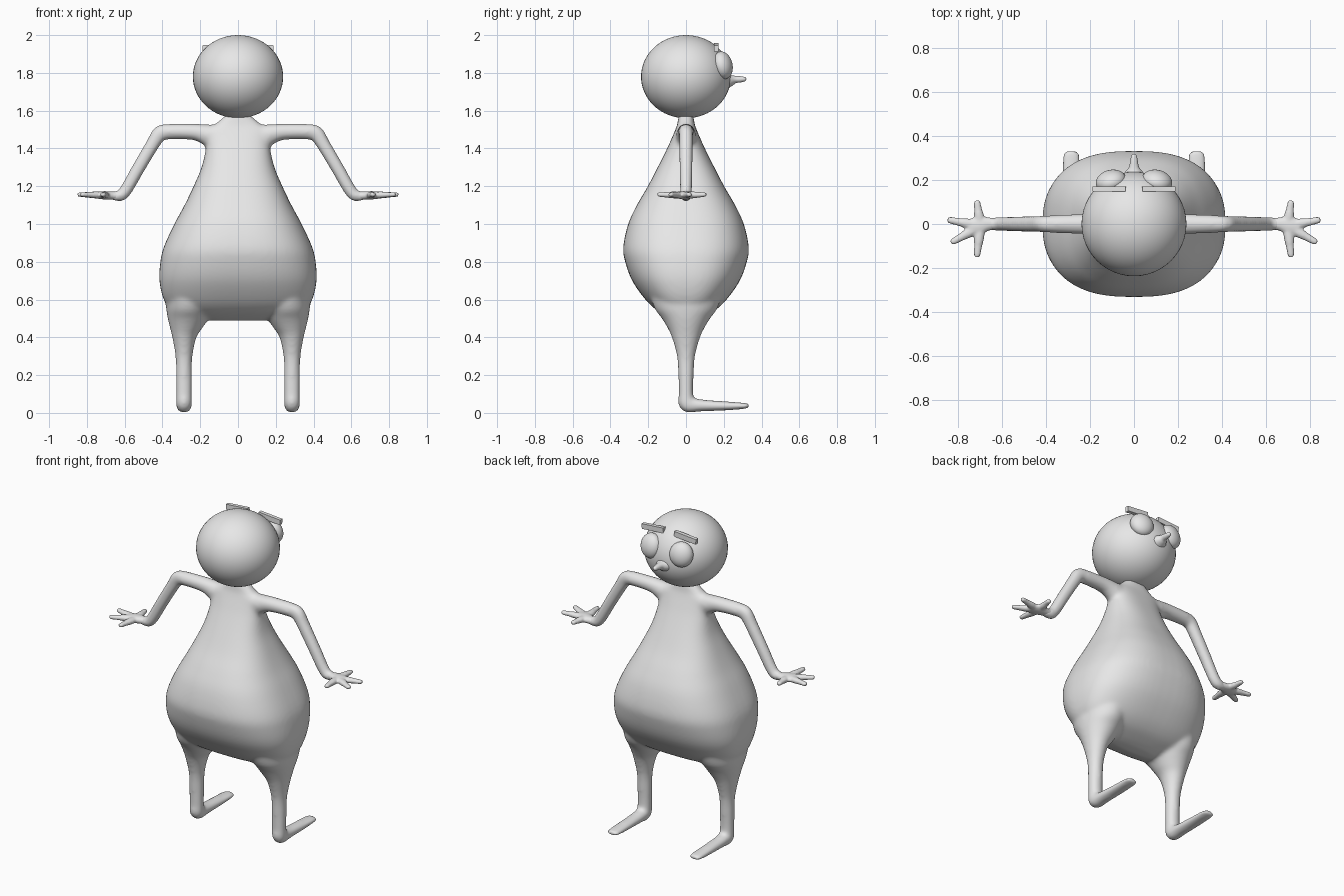
import bpy
import bmesh
from math import cos, sin, pi, copysign
from mathutils import Vector, Matrix

X, Y, Z = Vector((1, 0, 0)), Vector((0, 1, 0)), Vector((0, 0, 1))

if "Cube" in bpy.data.objects:
    bpy.data.objects.remove(bpy.data.objects["Cube"], do_unlink=True)

grey = bpy.data.materials.new("plain grey")
grey.use_nodes = True
grey.diffuse_color = (0.8, 0.8, 0.8, 1)
grey.node_tree.nodes["Principled BSDF"].inputs["Base Color"].default_value = (0.8, 0.8, 0.8, 1)


def refine(stations, steps=4):
    """Smooth a list of (x, y, z, across radius, depth radius) stations."""
    pts = [Vector(s) for s in stations]
    out = []
    for i in range(len(pts) - 1):
        p0, p1 = pts[max(i - 1, 0)], pts[i]
        p2, p3 = pts[i + 1], pts[min(i + 2, len(pts) - 1)]
        for k in range(steps):
            t = k / steps
            out.append(p1 + 0.5 * t * ((p2 - p0) + t * (2 * p0 - 5 * p1 + 4 * p2 - p3
                                       + t * (3 * (p1 - p2) + p3 - p0))))
    return out + [pts[-1]]


def loft(bm, stations, across, power=2.0, sides=32):
    """Closed tube through the stations with superellipse sections."""
    path = refine(stations)
    centres = [Vector(p[:3]) for p in path]
    rings = []
    for i, p in enumerate(path):
        tangent = centres[min(i + 1, len(path) - 1)] - centres[max(i - 1, 0)]
        depth = tangent.cross(across).normalized()
        ring = []
        for k in range(sides):
            a = 2 * pi * k / sides
            u = copysign(abs(cos(a)) ** (2 / power), cos(a))
            v = copysign(abs(sin(a)) ** (2 / power), sin(a))
            ring.append(bm.verts.new(centres[i] + across * (u * p[3]) + depth * (v * p[4])))
        rings.append(ring)
    for low, high in zip(rings, rings[1:]):
        for k in range(sides):
            n = (k + 1) % sides
            bm.faces.new((low[k], low[n], high[n], high[k]))
    bm.faces.new(rings[0][::-1])
    bm.faces.new(rings[-1])


def finish(bm, name, smooth=True):
    bmesh.ops.recalc_face_normals(bm, faces=bm.faces)
    mesh = bpy.data.meshes.new(name)
    bm.to_mesh(mesh)
    bm.free()
    mesh.materials.append(grey)
    for poly in mesh.polygons:
        poly.use_smooth = smooth
    obj = bpy.data.objects.new(name, mesh)
    bpy.context.collection.objects.link(obj)
    return obj


def fuse(obj, voxel, rounds):
    """Weld overlapping tubes into one soft skin."""
    remesh = obj.modifiers.new("weld", 'REMESH')
    remesh.mode = 'VOXEL'
    remesh.voxel_size = voxel
    remesh.use_smooth_shade = True
    soften = obj.modifiers.new("soften", 'SMOOTH')
    soften.factor = 0.5
    soften.iterations = rounds


def ellipsoid(name, centre, radii, tilt=0.0, turn=0.0):
    bm = bmesh.new()
    bmesh.ops.create_uvsphere(bm, u_segments=48, v_segments=32, radius=1)
    matrix = (Matrix.Translation(centre) @ Matrix.Rotation(turn, 4, 'Z')
              @ Matrix.Rotation(tilt, 4, 'X') @ Matrix.Diagonal((*radii, 1)))
    bmesh.ops.transform(bm, matrix=matrix, verts=bm.verts)
    return finish(bm, name)


# Pear-shaped torso: height, half width, half depth
torso = [(0.488, 0.13, 0.03), (0.505, 0.24, 0.08), (0.54, 0.345, 0.15), (0.6, 0.393, 0.215),
         (0.7, 0.416, 0.285), (0.8, 0.411, 0.322), (0.88, 0.392, 0.332), (1.0, 0.337, 0.306),
         (1.1, 0.283, 0.26), (1.2, 0.235, 0.202), (1.3, 0.193, 0.15), (1.4, 0.17, 0.1),
         (1.46, 0.168, 0.073), (1.5, 0.17, 0.056), (1.53, 0.12, 0.046), (1.58, 0.06, 0.038)]
body = bmesh.new()
loft(body, [(0, 0, z, w, d) for z, w, d in torso], X, power=2.6, sides=64)

for s in (1, -1):
    # Leg tapering to the ankle, then bending into the long foot
    leg = [(0.25, 0, 0.62, 0.135, 0.19), (0.26, 0, 0.55, 0.12, 0.165),
           (0.264, 0, 0.5, 0.108, 0.128), (0.274, 0, 0.45, 0.086, 0.098),
           (0.284, 0, 0.4, 0.064, 0.075), (0.286, 0, 0.3, 0.045, 0.048),
           (0.286, 0, 0.2, 0.043, 0.041), (0.286, 0, 0.1, 0.042, 0.039),
           (0.286, 0.008, 0.048, 0.042, 0.046), (0.286, 0.07, 0.04, 0.041, 0.033),
           (0.286, 0.2, 0.037, 0.041, 0.025), (0.286, 0.3, 0.037, 0.042, 0.017),
           (0.286, 0.334, 0.038, 0.03, 0.012)]
    loft(body, [(s * p[0], *p[1:]) for p in leg], X)
    # Arm flaring out of the shoulder and bent at the elbow
    arm = [(0.13, 0, 1.46, 0.055, 0.07), (0.18, 0, 1.477, 0.05, 0.053),
           (0.24, 0, 1.488, 0.046, 0.043), (0.36, 0, 1.489, 0.041, 0.041),
           (0.412, 0, 1.48, 0.038, 0.042), (0.45, 0, 1.425, 0.037, 0.037),
           (0.53, 0, 1.29, 0.035, 0.035), (0.59, 0, 1.185, 0.032, 0.034),
           (0.622, 0, 1.15, 0.031, 0.031), (0.67, 0, 1.15, 0.029, 0.022)]
    loft(body, [(s * p[0], *p[1:]) for p in arm], Y)
fuse(finish(body, "body"), 0.01, 12)

for s, side in ((1, "left"), (-1, "right")):
    # Hand: flat palm with four splayed fingers
    hand = bmesh.new()
    palm = [(0.61, 0, 1.15, 0.024, 0.022), (0.66, 0, 1.15, 0.03, 0.022),
            (0.71, -0.01, 1.152, 0.046, 0.022), (0.755, -0.015, 1.153, 0.034, 0.017)]
    loft(hand, [(s * p[0], *p[1:]) for p in palm], Y)
    for tip_x, tip_y in ((0.716, 0.108), (0.85, 0.02), (0.834, -0.086), (0.716, -0.152)):
        root, tip = Vector((0.7, -0.01)), Vector((tip_x, tip_y))
        finger = []
        for t, wide, thick in ((0, 0.024, 0.018), (0.4, 0.023, 0.018), (0.65, 0.018, 0.015),
                               (0.92, 0.015, 0.012), (1, 0.009, 0.008)):
            p = root.lerp(tip, t)
            finger.append((s * p.x, p.y, 1.152 + 0.004 * t, thick, wide))
        loft(hand, finger, Z, sides=20)
    fuse(finish(hand, side + "_hand"), 0.006, 4)

    # Bulging eye and the straight brow above it
    ellipsoid(side + "_eye", (s * 0.105, 0.195, 1.84), (0.07, 0.05, 0.074),
              tilt=0.22, turn=-0.25 * s)
    brow = bmesh.new()
    bmesh.ops.create_cube(brow, size=1)
    bmesh.ops.transform(brow, verts=brow.verts, matrix=(
        Matrix.Translation((s * 0.113, 0.16, 1.936)) @ Matrix.Rotation(0.08 * s, 4, 'Y')
        @ Matrix.Diagonal((0.15, 0.023, 0.032, 1))))
    finish(brow, side + "_brow", smooth=False)

# Head and little pointed nose
ellipsoid("head", (0, 0, 1.78), (0.239, 0.238, 0.22))
nose = bmesh.new()
loft(nose, [(0, 0.19, 1.755, 0.075, 0.055), (0, 0.235, 1.76, 0.042, 0.032),
            (0, 0.26, 1.765, 0.023, 0.02), (0, 0.29, 1.766, 0.017, 0.016),
            (0, 0.312, 1.767, 0.012, 0.011), (0, 0.319, 1.767, 0.004, 0.004)], X, sides=24)
finish(nose, "nose")
